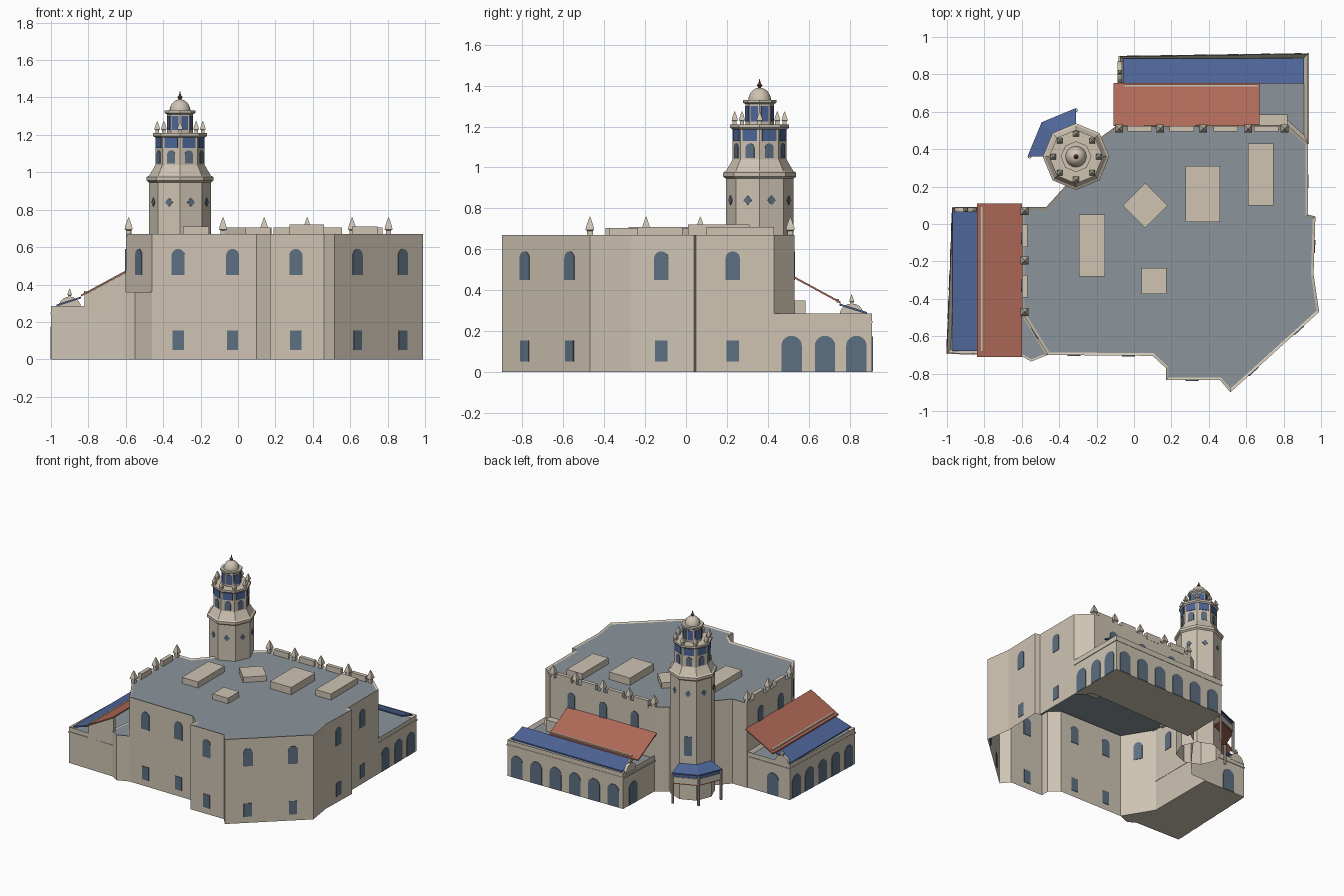
import bpy, bmesh, math
from mathutils import Matrix, Vector

cube = bpy.data.objects.get("Cube")
if cube:
    bpy.data.objects.remove(cube, do_unlink=True)


def material(name, r, g, b):
    m = bpy.data.materials.new(name)
    m.use_nodes = True
    m.diffuse_color = (r, g, b, 1)
    node = next(n for n in m.node_tree.nodes if n.type == "BSDF_PRINCIPLED")
    node.inputs["Base Color"].default_value = (r, g, b, 1)
    return m


STONE = material("warm stone", .62, .55, .45)
GREY = material("grey roof", .26, .30, .33)
RED = material("terracotta", .42, .14, .095)
BLUE = material("blue tile", .075, .13, .31)
GLASS = material("window slate", .11, .16, .22)
RUST = material("rust finial", .20, .07, .04)


def finish(name, bm, mats):
    mesh = bpy.data.meshes.new(name)
    bm.to_mesh(mesh)
    bm.free()
    for m in mats:
        mesh.materials.append(m)
    ob = bpy.data.objects.new(name, mesh)
    bpy.context.collection.objects.link(ob)
    return ob


def prism(name, pts, z0, z1, mat, matrix=None, rim=0, drop=0, top=None, floor=True):
    """Counter-clockwise outline raised from z0 to z1, optionally with a sunken top."""
    bm = bmesh.new()
    low = [bm.verts.new((x, y, z0)) for x, y in pts]
    high = [bm.verts.new((x, y, z1)) for x, y in pts]
    n = len(pts)
    for i in range(n):
        j = (i + 1) % n
        bm.faces.new((low[i], low[j], high[j], high[i]))
    cap = bm.faces.new(high)
    if floor:
        bm.faces.new(low[::-1])
    bm.normal_update()
    if rim:
        bmesh.ops.inset_region(bm, faces=[cap], thickness=rim, use_even_offset=True)
        for v in cap.verts:
            v.co.z -= drop
    if top:
        cap.material_index = 1
    if matrix:
        bm.transform(matrix)
    return finish(name, bm, [mat, top or mat])


def box(name, x0, x1, y0, y1, z0, z1, mat, matrix=None):
    return prism(name, [(x0, y0), (x1, y0), (x1, y1), (x0, y1)], z0, z1, mat, matrix)


def wall_matrix(x, y, z, a):
    """Local x runs along a wall, y up, z outward at angle a."""
    m = Matrix(((-math.sin(a), 0, math.cos(a)), (math.cos(a), 0, math.sin(a)), (0, 1, 0)))
    return Matrix.Translation((x, y, z)) @ m.to_4x4()


def plate(name, x, y, z, a, w, h, mat, arch=False, depth=.004):
    r = w / 2
    pts = [(-r, 0), (r, 0)]
    if arch:
        pts += [(r * math.cos(math.pi * i / 10), h - r + r * math.sin(math.pi * i / 10))
                for i in range(11)]
    else:
        pts += [(r, h), (-r, h)]
    return prism(name, pts, -depth, depth, mat, wall_matrix(x, y, z, a))


def on_edge(name, outline, i, t, z, w, h, mat=GLASS, arch=False):
    p, q = Vector(outline[i]), Vector(outline[(i + 1) % len(outline)])
    d, c = q - p, p.lerp(q, t)
    plate(name, c.x, c.y, z, math.atan2(-d.x, d.y), w, h, mat, arch)


def lathe(name, x, y, z, profile, sides, mat, start=0, smooth=False):
    bm = bmesh.new()
    rings = []
    for r, h in profile:
        rings.append([bm.verts.new((x + r * math.cos(start + math.tau * i / sides),
                                    y + r * math.sin(start + math.tau * i / sides), z + h))
                      for i in range(sides)])
    for lo, hi in zip(rings, rings[1:]):
        for i in range(sides):
            j = (i + 1) % sides
            bm.faces.new((lo[i], lo[j], hi[j], hi[i]))
    bm.faces.new(rings[-1])
    ob = finish(name, bm, [mat])
    if smooth:
        for p in ob.data.polygons:
            p.use_smooth = True
    return ob


def slab(name, corners, mat, thick=.01):
    """Sloping quad with a small vertical thickness."""
    bm = bmesh.new()
    face = bm.faces.new([bm.verts.new(c) for c in corners])
    out = bmesh.ops.extrude_face_region(bm, geom=[face])
    for v in out["geom"]:
        if isinstance(v, bmesh.types.BMVert):
            v.co.z += thick
    bmesh.ops.recalc_face_normals(bm, faces=bm.faces[:])
    return finish(name, bm, [mat])


def finial(name, x, y, z, s=1):
    prof = [(.02, 0), (.02, .03), (.03, .035), (.026, .05), (.012, .08), (.001, .1)]
    lathe(name, x, y, z, [(r * s, h * s) for r, h in prof], 4, STONE, math.pi / 4)


# Main hall: hollow below, sunken grey roof within a low rim
hall = [(-.6, -.47), (-.46, -.7), (.1, -.705), (.17, -.77), (.17, -.835), (.46, -.835),
        (.515, -.9), (.99, -.47), (.96, -.27), (.97, .04), (.93, .05), (.93, .43),
        (.82, .53), (-.1, .52), (-.17, .47), (-.37, .2), (-.47, .09), (-.6, .09)]
prism("main_hall", hall, 0, .67, STONE, rim=.014, drop=.008, top=GREY, floor=False)
for edge, spots in ((1, (.25, .77)), (4, (.48,)), (6, (.26, .77)), (8, (.48,)), (10, (.47,))):
    for t in spots:
        on_edge("upper_window", hall, edge, t, .45, .07, .14, arch=True)
        on_edge("lower_window", hall, edge, t, .05, .06, .105)
for edge, t in ((0, .5), (12, .2), (12, .5), (12, .8), (17, .3), (17, .75)):
    on_edge("upper_window", hall, edge, t, .45, .065, .14, arch=True)

# Low corner block beside the west wing
prism("corner_block", [(-.6, -.47), (-.63, -.69), (-.55, -.735), (-.46, -.7)],
      0, .36, STONE, rim=.01, drop=.005, top=GREY)

# Roof lights
for x0, x1, y0, y1, h in ((-.295, -.155, -.28, .05, .71), (.275, .46, .01, .31, .72),
                          (.61, .745, .1, .43, .71), (.04, .175, -.375, -.235, .705)):
    box("roof_light", x0, x1, y0, y1, .65, h, STONE)
box("diamond_roof_light", -.085, .085, -.085, .085, .65, .705, STONE,
    Matrix.Translation((.06, .1, 0)) @ Matrix.Rotation(math.pi / 4, 4, "Z"))

# Battlements: finials with merlons between them
back_x = [-.08, .14, .37, .61, .805]
west_y = [-.47, -.195, .07]
for x in back_x:
    finial("back_finial", x, .51, .66)
for a, b in zip(back_x, back_x[1:]):
    m = (a + b) / 2
    box("back_merlon", m - .065, m + .065, .495, .525, .65, .705, STONE)
for y in west_y:
    finial("west_finial", -.585, y, .66)
for a, b in zip(west_y, west_y[1:]):
    m = (a + b) / 2
    box("west_merlon", -.6, -.57, m - .06, m + .06, .65, .705, STONE)

# Arcaded wings
back = [(-.09, .5), (.82, .53), (.93, .43), (.93, .91), (-.075, .895)]
west = [(-.6, .085), (-.97, .085), (-1, -.69), (-.6, -.7)]
for name, outline in (("back_wing", back), ("west_wing", west)):
    prism(name, outline, 0, .285, STONE, rim=.02, drop=.025, top=GREY)
    cx = sum(p[0] for p in outline) / len(outline)
    cy = sum(p[1] for p in outline) / len(outline)
    prism(name + "_cornice", [(cx + (x - cx) * 1.012, cy + (y - cy) * 1.012) for x, y in outline],
          .24, .25, STONE)
arches = [(back, 2, t) for t in (.18, .52, .84)] + [(back, 4, .3), (west, 0, .6)]
arches += [(back, 3, (i + .5) / 6) for i in range(6)]
arches += [(west, 1, (i + .5) / 5) for i in range(5)]
for outline, edge, t in arches:
    on_edge("arcade_arch", outline, edge, t, .002, .1, .175, arch=True)

# Curved gables at the wing ends
for x, y, a in ((-.9, .075, math.pi / 2), (-.075, .81, math.pi)):
    plate("end_gable", x, y, .27, a, .12, .065, STONE, arch=True, depth=.012)
    finial("gable_finial", x, y, .325, .55)

# Lean-to roofs
slab("west_red_roof", [(-.84, -.71, .335), (-.6, -.71, .465), (-.6, .11, .465), (-.84, .11, .335)], RED)
slab("back_red_roof", [(-.11, .755, .335), (.67, .755, .335), (.67, .525, .46), (-.11, .525, .46)], RED)
slab("west_blue_roof", [(-.97, -.68, .283), (-.84, -.68, .325), (-.84, .07, .325), (-.97, .07, .283)], BLUE)
slab("back_blue_roof", [(-.06, .885, .283), (.91, .885, .283), (.91, .75, .325), (-.06, .75, .325)], BLUE)
box("west_gutter", -.823, -.811, -.68, .09, .345, .364, STONE)
box("back_gutter", -.05, .66, .735, .747, .34, .358, STONE)
prism("west_gable_wall", [(-.82, .25), (-.6, .25), (-.6, .464), (-.82, .345)], -.02, 0, STONE,
      wall_matrix(0, -.7, 0, -math.pi / 2))
box("terrace_step", .4, .82, .515, .585, .25, .35, STONE)

# Octagonal bell tower
TX, TY = -.31, .36
lathe("tower", TX, TY, 0,
      [(.165, 0), (.165, .945), (.178, .955), (.178, .975), (.165, .982), (.14, 1.025),
       (.132, 1.04), (.132, 1.185), (.144, 1.195), (.144, 1.21), (.1, 1.21)], 8, STONE)
lathe("lantern", TX, TY, 1.2, [(.07, 0), (.07, .11), (.082, .117), (.082, .13)], 8, STONE)
dome = [(.056 * math.cos(i * math.pi / 16), .065 * math.sin(i * math.pi / 16)) for i in range(8)]
lathe("dome", TX, TY, 1.325, [(.056, -.005)] + dome + [(.003, .065)], 24, STONE, smooth=True)
lathe("spire", TX, TY, 1.38, [(.01, 0), (.007, .012), (.014, .022), (.006, .03), (.001, .053)], 8, RUST)


def on_tower(name, radius, a, z, w, h, mat, arch=False):
    d = radius * math.cos(math.pi / 8)
    plate(name, TX + d * math.cos(a), TY + d * math.sin(a), z, a, w, h, mat, arch)


for k in range(8):
    a = (k + .5) * math.tau / 8
    v = k * math.tau / 8
    on_tower("lantern_window", .07, a, 1.225, .038, .075, BLUE)
    on_tower("belfry_panel", .132, a, 1.13, .075, .055, BLUE)
    on_tower("belfry_window", .132, a, 1.047, .045, .07, GLASS, arch=True)
    d = .165 * math.cos(math.pi / 8)
    prism("diamond_window", [(0, -.024), (.022, 0), (0, .024), (-.022, 0)], -.004, .004, GLASS,
          wall_matrix(TX + d * math.cos(a), TY + d * math.sin(a), .84, a))
    finial("tower_finial", TX + .122 * math.cos(v), TY + .122 * math.sin(v), 1.205, .7)
on_tower("tower_tall_window", .165, math.radians(112.5), .35, .06, .15, GLASS)


# Canopied porch wrapping two tower faces
def ring(r, deg, z):
    a = math.radians(deg)
    return (TX + r * math.cos(a), TY + r * math.sin(a), z)


for deg in (90, 135):
    e = deg + 45
    slab("porch_roof", [ring(.26, deg, .235), ring(.26, e, .235), ring(.165, e, .275), ring(.165, deg, .275)], BLUE)
    slab("porch_floor", [ring(.25, deg, .155), ring(.25, e, .155), ring(.16, e, .155), ring(.16, deg, .155)], RED)
    on_tower("porch_rail", .25, math.radians(deg + 22.5), .165, .185, .045, STONE)
    on_tower("porch_pane", .245, math.radians(deg + 22.5), .205, .18, .035, BLUE)
for deg in (90, 135, 180):
    x, y, z = ring(.248, deg, 0)
    lathe("porch_post", x, y, 0, [(.01, 0), (.01, .24)], 8, STONE)
